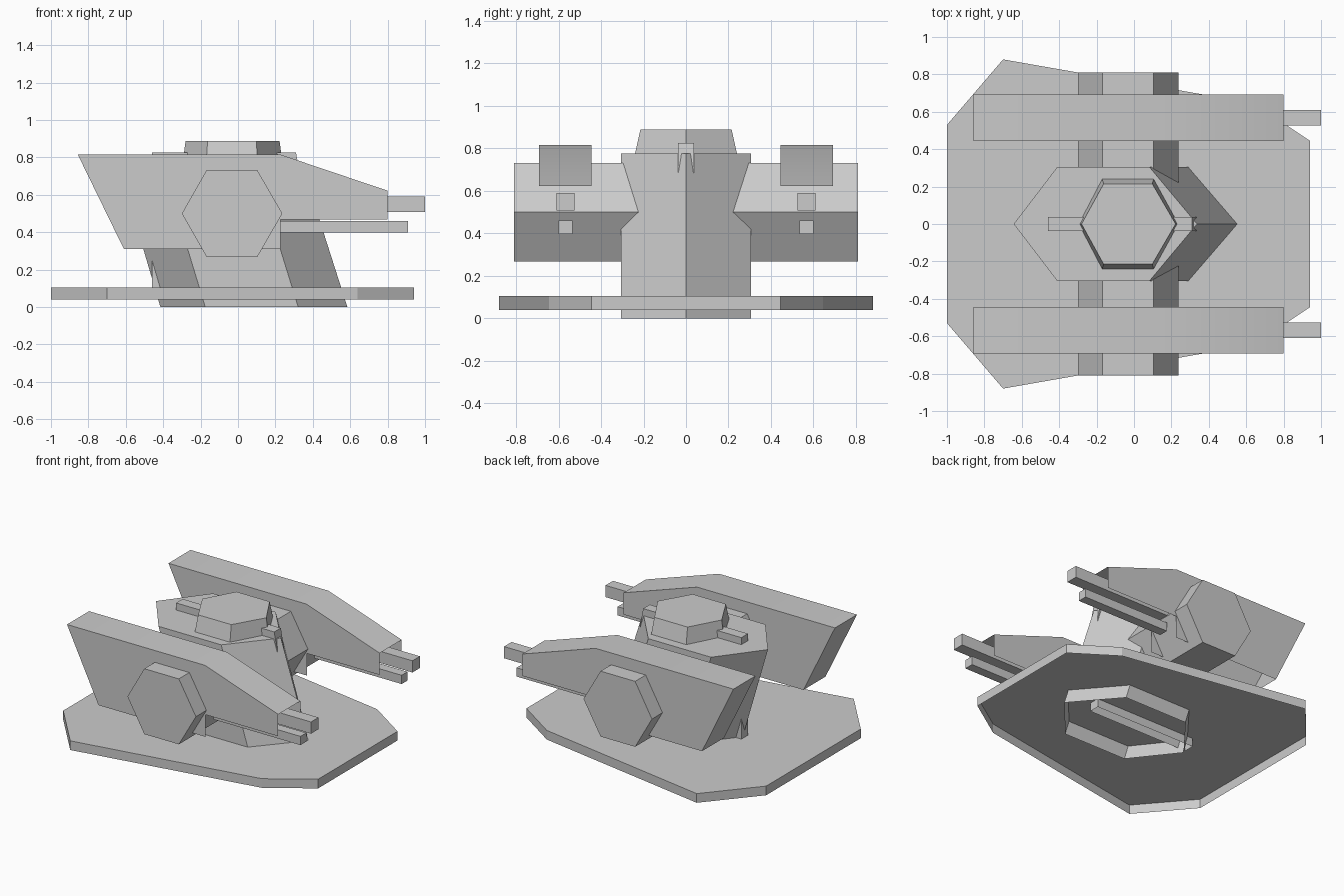
import bpy, bmesh
from math import radians

if "Cube" in bpy.data.objects:
    bpy.data.objects.remove(bpy.data.objects["Cube"])


def loft(name, a, b, skip=()):
    """Shell between two matching loops. skip: side indices, or 'a' / 'b' for caps left open."""
    bm = bmesh.new()
    va = [bm.verts.new(p) for p in a]
    vb = [bm.verts.new(p) for p in b]
    n = len(a)
    if 'a' not in skip:
        bm.faces.new(va[::-1])
    if 'b' not in skip:
        bm.faces.new(vb)
    for i in range(n):
        if i not in skip:
            j = (i + 1) % n
            bm.faces.new((va[i], va[j], vb[j], vb[i]))
    bmesh.ops.recalc_face_normals(bm, faces=bm.faces[:])
    me = bpy.data.meshes.new(name)
    bm.to_mesh(me)
    bm.free()
    ob = bpy.data.objects.new(name, me)
    bpy.context.collection.objects.link(ob)
    return ob


def flat(pts, z):
    return [(x, y, z) for x, y in pts]


def side(pts, y):
    return [(x, y, z) for x, z in pts]


def mirrored(half):
    """Complete a y-symmetric outline from its +y half (points off or on the axis)."""
    return half + [(x, -y) for x, y in reversed(half) if y > 0]


def box(name, x0, x1, y0, y1, z0, z1):
    r = [(x0, y0), (x1, y0), (x1, y1), (x0, y1)]
    return loft(name, flat(r, z0), flat(r, z1))


# Base plate, a tray open underneath
plate = mirrored([(-1, .53), (-.7, .88), (.64, .645), (.94, .445)])
loft("base_plate", flat(plate, .04), flat(plate, .105), skip=('a',))

# Leaning hexagonal body, open underneath
foot = mirrored([(-.415, 0), (-.175, .305), (.322, .305), (.585, 0)])
deck = mirrored([(-.643, 0), (-.41, .305), (.082, .305), (.337, 0)])
loft("body", flat(foot, 0), flat(deck, .775), skip=('a',))

# Thin spine running through the body
spine = [(-.46, .045), (.335, .045), (.335, .69), (.31, .825), (-.46, .825)]
loft("body_spine", side(spine, -.037), side(spine, .037), skip=(0,))

# Tapered hexagonal hatch on top
hatch = mirrored([(-.295, 0), (-.17, .24), (.105, .24), (.237, 0)])
lid = [(-.03 + (x + .03) * .945, y * .895) for x, y in hatch]
loft("top_hatch", flat(hatch, .775), flat(lid, .888), skip=('a',))

# Hexagonal cross shaft carrying both gun pods
hub = [(-.3, .5), (-.168, .732), (.103, .732), (.237, .5), (.103, .268), (-.168, .268)]
loft("cross_shaft", side(hub, -.81), side(hub, .81))

# Gun pods (open in front and below) with two barrels each
pod = [(-.61, .31), (.228, .31), (.228, .467), (.8, .467),
       (.8, .622), (.225, .816), (-.857, .816)]
for s, label in ((-1, "front"), (1, "back")):
    shell = loft(label + "_gun_pod", side(pod, s * .445), side(pod, s * .692),
                 skip=(0, 1, 2, 3))
    # Soft shading over the shallow bend on top
    bpy.ops.object.select_all(action='DESELECT')
    shell.select_set(True)
    bpy.context.view_layer.objects.active = shell
    bpy.ops.object.shade_smooth_by_angle(angle=radians(30))
    box(label + "_upper_barrel", .2, 1, s * .568 - .042, s * .568 + .042, .507, .59)
    box(label + "_lower_barrel", .228, .91, s * .567 - .033, s * .567 + .033, .398, .46)
